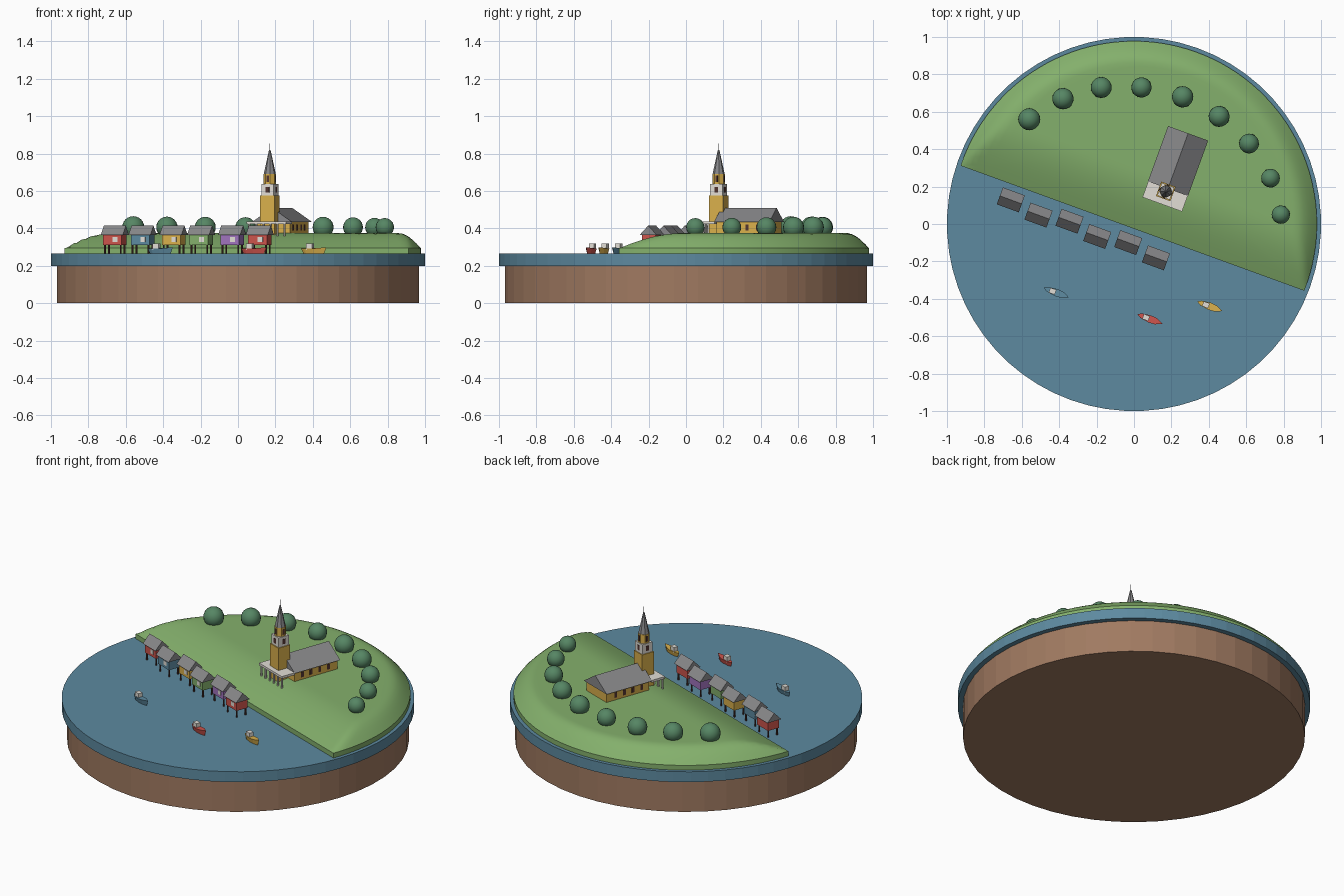
import bpy, bmesh, math
from math import sin, cos, pi, sqrt, hypot
from mathutils import Matrix, Vector

if "Cube" in bpy.data.objects:
    bpy.data.objects.remove(bpy.data.objects["Cube"])


def material(name, rgb):
    lin = [((c / 255 + 0.055) / 1.055) ** 2.4 for c in rgb] + [1]
    m = bpy.data.materials.new(name)
    m.use_nodes = True
    m.diffuse_color = lin
    m.node_tree.nodes["Principled BSDF"].inputs["Base Color"].default_value = lin
    return m


SOIL = material("soil brown", (160, 122, 97))
BLUE = material("water blue", (93, 138, 160))
GREEN = material("grass green", (132, 176, 108))
LEAF = material("leaf green", (86, 134, 100))
RED = material("red paint", (205, 84, 76))
YELLOW = material("yellow paint", (218, 176, 76))
PURPLE = material("purple paint", (160, 115, 190))
GREY = material("slate grey", (136, 136, 138))
WHITE = material("white paint", (226, 222, 214))
DARK = material("dark timber", (82, 52, 48))

SHORE = Matrix.Rotation(math.radians(-20), 4, "Z")   # frame aligned with the shoreline
WATER, HILL, EDGE = 0.265, 0.375, -0.024


def make(name, bm, mat, matrix=None, smooth=None):
    bmesh.ops.recalc_face_normals(bm, faces=bm.faces[:])
    me = bpy.data.meshes.new(name)
    bm.to_mesh(me)
    bm.free()
    me.materials.append(mat)
    ob = bpy.data.objects.new(name, me)
    bpy.context.collection.objects.link(ob)
    if matrix is not None:
        ob.matrix_world = matrix
    if smooth:
        bpy.ops.object.select_all(action="DESELECT")
        ob.select_set(True)
        bpy.context.view_layer.objects.active = ob
        bpy.ops.object.shade_smooth_by_angle(angle=math.radians(smooth))
    return ob


def add_box(bm, x, y, z0, sx, sy, z1):
    m = Matrix.Translation((x, y, (z0 + z1) / 2)) @ Matrix.Diagonal((sx, sy, z1 - z0, 1))
    bmesh.ops.create_cube(bm, size=1, matrix=m)


def add_cone(bm, x, y, z0, z1, r0, r1, n):
    m = Matrix.Translation((x, y, (z0 + z1) / 2)) @ Matrix.Rotation(pi / n, 4, "Z")
    bmesh.ops.create_cone(bm, cap_ends=True, segments=n, radius1=r0, radius2=r1,
                          depth=z1 - z0, matrix=m)


def boxes(name, mat, matrix, items):
    bm = bmesh.new()
    for item in items:
        add_box(bm, *item)
    return make(name, bm, mat, matrix)


def cones(name, mat, matrix, items):
    bm = bmesh.new()
    for item in items:
        add_cone(bm, *item)
    return make(name, bm, mat, matrix)


def gable(name, matrix, length, width, z0, z1):
    """Roof prism with its ridge along local x."""
    bm = bmesh.new()
    ends = [[bm.verts.new((x, y, z)) for y, z in ((-width / 2, z0), (width / 2, z0), (0, z1))]
            for x in (-length / 2, length / 2)]
    for e in ends:
        bm.faces.new(e)
    for i in range(3):
        j = (i + 1) % 3
        bm.faces.new((ends[0][i], ends[0][j], ends[1][j], ends[1][i]))
    return make(name, bm, GREY, matrix)


# Base disc and water disc
cones("soil_base", SOIL, None, [(0, 0, 0, 0.2, 0.97, 0.97, 48)])
cones("water_disc", BLUE, None, [(0, 0, 0.2, WATER, 1, 1, 64)])


# Half-round hill: steep round rim, gentle slope to the shore
def ground(x, y):
    rise = min((y - EDGE) / 0.3, (0.978 - hypot(x, y)) / 0.12, 1)
    return 0.295 + (HILL - 0.295) * sin(max(rise, 0) * pi / 2)


R = 0.978
a0 = math.asin(EDGE / R)
arc = [(R * cos(a0 + (pi - 2 * a0) * i / 64), R * sin(a0 + (pi - 2 * a0) * i / 64)) for i in range(65)]
half = arc[0][0]
outline = arc + [(-half + 2 * half * i / 40, EDGE) for i in range(1, 40)]
centre = (0, 0.42)
bm = bmesh.new()
rings = [[bm.verts.new((x, y, WATER - 0.01)) for x, y in outline]]
for k in range(21):
    t = (k / 21) ** 1.5
    ring = []
    for x, y in outline:
        px, py = x + (centre[0] - x) * t, y + (centre[1] - y) * t
        ring.append(bm.verts.new((px, py, ground(px, py))))
    rings.append(ring)
n = len(outline)
for low, high in zip(rings, rings[1:]):
    for i in range(n):
        j = (i + 1) % n
        bm.faces.new((low[i], low[j], high[j], high[i]))
bm.faces.new(rings[-1])
bm.faces.new(rings[0][::-1])
make("grass_hill", bm, GREEN, SHORE, 40)

# Round trees
trees = [(-.56, .56, .059), (-.38, .67, .057), (-.175, .73, .056), (.04, .73, .054), (.26, .68, .057),
         (.455, .575, .056), (.615, .43, .053), (.73, .245, .05), (.785, .05, .049)]
for i, (x, y, r) in enumerate(trees):
    bm = bmesh.new()
    bmesh.ops.create_uvsphere(bm, u_segments=20, v_segments=12, radius=r)
    make(f"tree_{i + 1}", bm, LEAF, Matrix.Translation((x, y, 0.406)), 60)

# Stilt houses in a staggered row along the shore
for i, paint in enumerate((RED, BLUE, YELLOW, GREEN, PURPLE, RED)):
    at = SHORE @ Matrix.Translation((-0.663 + 0.167 * i, -0.104 - 0.026 * (i % 2), 0))
    tag = f"house_{i + 1}_"
    boxes(tag + "walls", paint, at, [(0, 0, 0.31, 0.106, 0.076, 0.368)])
    gable(tag + "roof", at, 0.125, 0.096, 0.365, 0.415)
    boxes(tag + "window", WHITE, at, [(0.016, -0.038, 0.328, 0.028, 0.005, 0.354)])
    cones(tag + "stilts", DARK, at, [(x, y, 0.255, 0.312, 0.005, 0.005, 8)
                                     for x in (-0.045, 0.045) for y in (-0.03, 0.03)])

# Church nave, porch and tower
church = SHORE @ Matrix.Translation((0.106, 0.352, 0))
boxes("church_walls", YELLOW, church, [(0, 0.045, 0.35, 0.196, 0.296, 0.436)])
gable("church_roof", church @ Matrix.Translation((0, 0.045, 0)) @ Matrix.Rotation(pi / 2, 4, "Z"),
      0.315, 0.228, 0.434, 0.51)
boxes("church_side_windows", DARK, church, [(s * 0.098, -0.05 + 0.06 * k, 0.39, 0.005, 0.018, 0.422)
                                            for s in (-1, 1) for k in range(4)])
boxes("porch_roof", WHITE, church, [(0, -0.156, 0.424, 0.225, 0.092, 0.438)])
cones("porch_columns", WHITE, church, [(-0.1 + 0.04 * k, -0.192, 0.33, 0.426, 0.006, 0.006, 10)
                                       for k in range(6)])
tower = church @ Matrix.Translation((-0.006, -0.13, 0))
boxes("tower_base", YELLOW, tower, [(0, 0, 0.35, 0.082, 0.082, 0.577)])
boxes("tower_clock_stage", WHITE, tower, [(0, 0, 0.577, 0.071, 0.071, 0.638)])
cones("tower_belfry", YELLOW, tower, [(0, 0, 0.638, 0.692, 0.034, 0.034, 8)])
cones("spire", GREY, tower, [(0, 0, 0.692, 0.82, 0.032, 0.004, 8), (0, 0, 0.815, 0.855, 0.002, 0.001, 6)])
slots = []
for z0, z1, reach, w in ((0.592, 0.622, 0.0355, 0.02), (0.648, 0.682, 0.0315, 0.013)):
    for s in (-1, 1):
        slots += [(0, s * reach, z0, w, 0.004, z1), (s * reach, 0, z0, 0.004, w, z1)]
boxes("tower_windows", DARK, tower, slots)

# Small boats: tapered hull with a cabin
hull = [(-0.072, 0), (-0.05, -0.013), (0, -0.02), (0.035, -0.017), (0.072, 0),
        (0.035, 0.017), (0, 0.02), (-0.05, 0.013)]
for i, (x, y, paint) in enumerate(((-.415, -.367, BLUE), (.085, -.508, RED), (.405, -.44, YELLOW))):
    at = Matrix.Translation((x, y, 0)) @ Matrix.Rotation(math.radians(-21), 4, "Z")
    bm = bmesh.new()
    low = [bm.verts.new((px * 0.8, py * 0.6, WATER - 0.004)) for px, py in hull]
    top = [bm.verts.new((px, py, 0.292 + max(px, 0) * 0.1)) for px, py in hull]
    bm.faces.new(low[::-1])
    bm.faces.new(top)
    for a in range(len(hull)):
        b = (a + 1) % len(hull)
        bm.faces.new((low[a], low[b], top[b], top[a]))
    make(f"boat_{i + 1}_hull", bm, paint, at)
    boxes(f"boat_{i + 1}_cabin", WHITE, at, [(-0.022, 0, 0.285, 0.034, 0.028, 0.318)])
